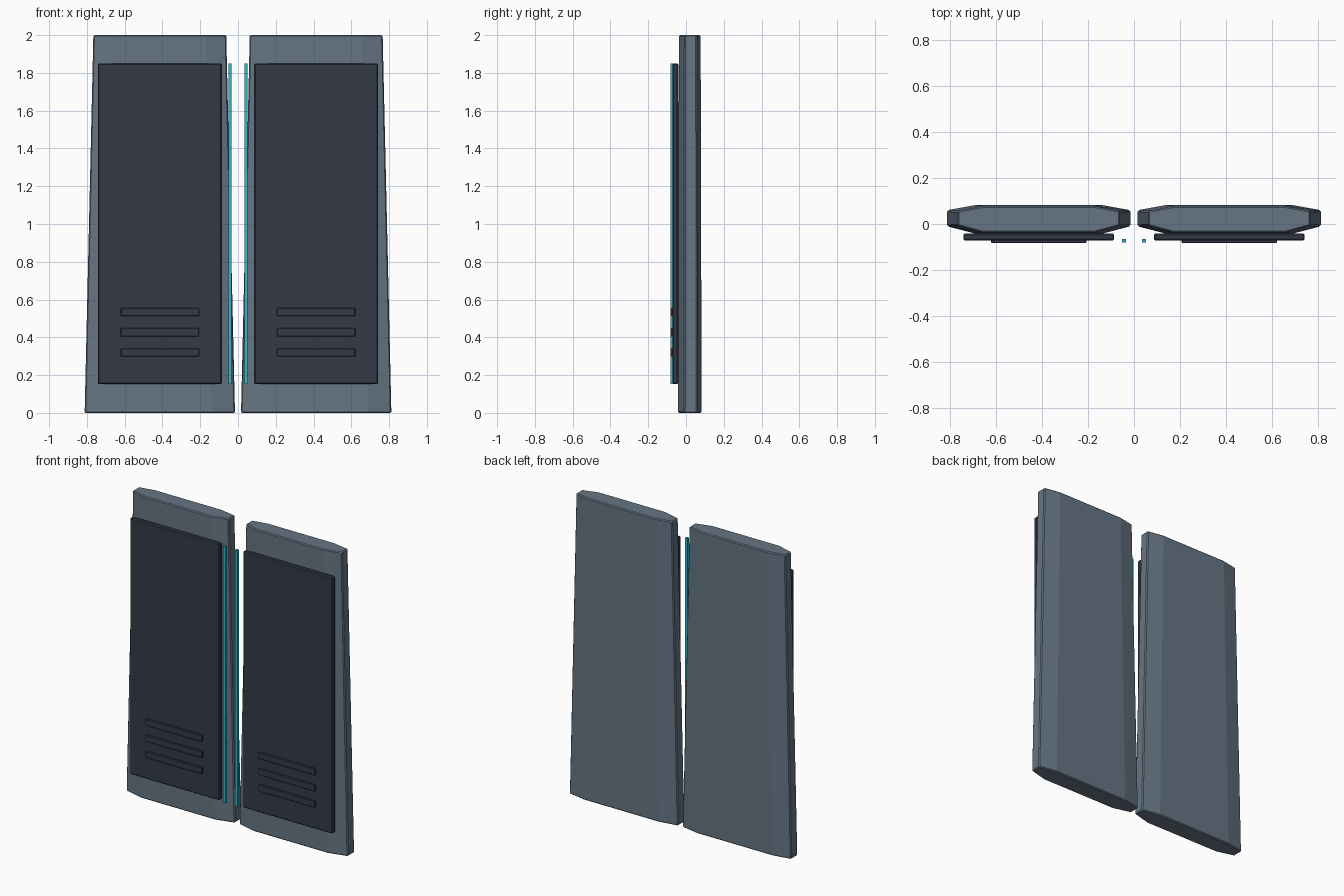
import bpy
import bmesh

cube = bpy.data.objects.get("Cube")
if cube:
    bpy.data.objects.remove(cube, do_unlink=True)


def make_material(name, rgb):
    mat = bpy.data.materials.new(name)
    mat.use_nodes = True
    mat.diffuse_color = (*rgb, 1)
    mat.node_tree.nodes["Principled BSDF"].inputs["Base Color"].default_value = (*rgb, 1)
    return mat


STEEL = make_material("slate grey", (0.133, 0.181, 0.231))
DARK = make_material("dark charcoal", (0.034, 0.042, 0.061))
GLOW = make_material("cyan", (0.03, 0.48, 0.60))


def finish(name, bm, mat, bevel):
    bmesh.ops.recalc_face_normals(bm, faces=bm.faces)
    mesh = bpy.data.meshes.new(name)
    bm.to_mesh(mesh)
    bm.free()
    mesh.materials.append(mat)
    obj = bpy.data.objects.new(name, mesh)
    bpy.context.collection.objects.link(obj)
    if bevel:
        mod = obj.modifiers.new("Edge bevel", "BEVEL")
        mod.width = bevel
        mod.segments = 1
    return obj


def box(name, mat, x, y, z, bevel=0.0):
    """Box from (min, max) ranges."""
    bm = bmesh.new()
    bmesh.ops.create_cube(bm, size=1)
    for v in bm.verts:
        for i, (low, high) in enumerate((x, y, z)):
            v.co[i] = high if v.co[i] > 0 else low
    return finish(name, bm, mat, bevel)


def leaf(name, cx, cy):
    """Tapered slab with an eight-sided cross-section."""
    profile = [(-0.274, -0.0625), (0.274, -0.0625), (0.398, -0.03), (0.398, 0.04),
               (0.274, 0.0625), (-0.274, 0.0625), (-0.398, 0.04), (-0.398, -0.03)]
    bm = bmesh.new()
    rings = []
    for z, sx, sy in ((0, 1, 1), (2, 0.884, 0.92)):
        rings.append([bm.verts.new((cx + x * sx, cy + y * sy, z)) for x, y in profile])
    bm.faces.new(rings[0])
    bm.faces.new(rings[1])
    n = len(profile)
    for i in range(n):
        j = (i + 1) % n
        bm.faces.new((rings[0][i], rings[0][j], rings[1][j], rings[1][i]))
    return finish(name, bm, STEEL, 0.006)


for side, s in (("left", 1), ("right", -1)):
    cx = s * 0.414
    # Main door leaf
    leaf(f"{side}_door_leaf", cx, 0.02)
    # Raised front panel
    box(f"{side}_front_panel", DARK, (cx - 0.328, cx + 0.328),
        (-0.072, -0.041), (0.153, 1.85), 0.006)
    # Three raised vent bars
    for k in range(3):
        z = 0.32 + k * 0.107
        box(f"{side}_vent_bar_{k + 1}", DARK, (cx - 0.207, cx + 0.207),
            (-0.083, -0.065), (z - 0.022, z + 0.022), 0.003)
    # Light strip beside the seam
    box(f"{side}_light_strip", GLOW, (s * 0.0435 - 0.008, s * 0.0435 + 0.008),
        (-0.081, -0.065), (0.153, 1.85))
